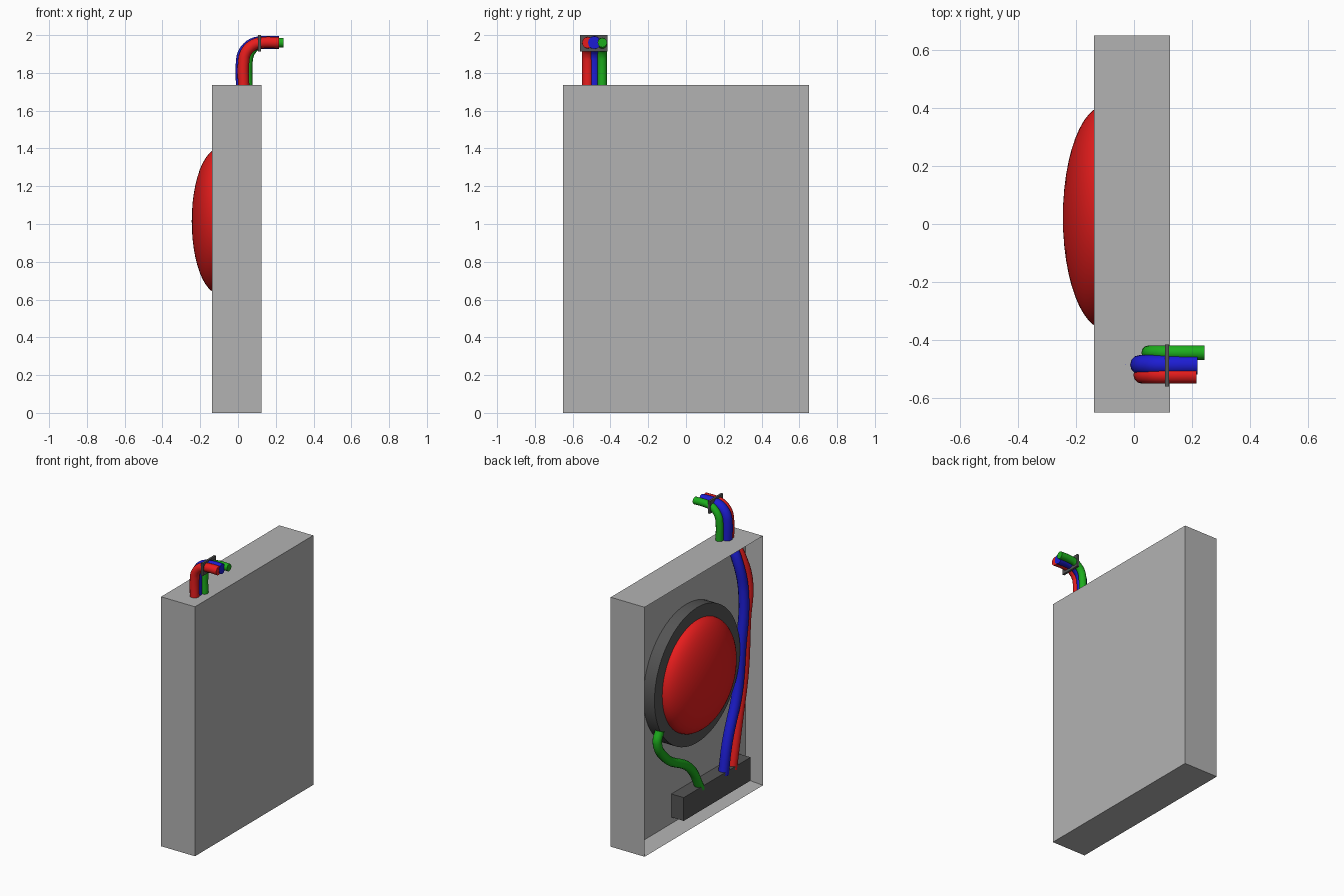
import bpy, bmesh, math
from mathutils import Vector, Matrix

cube = bpy.data.objects.get("Cube")
if cube:
    bpy.data.objects.remove(cube, do_unlink=True)


def material(name, r, g, b):
    m = bpy.data.materials.new(name)
    m.use_nodes = True
    m.diffuse_color = (r, g, b, 1)
    m.node_tree.nodes["Principled BSDF"].inputs["Base Color"].default_value = (r, g, b, 1)
    return m


GREY = material("case grey", 0.45, 0.45, 0.45)
DARK = material("dark grey", 0.09, 0.09, 0.09)
RED = material("red", 0.8, 0.012, 0.012)
BLUE = material("blue", 0.012, 0.012, 0.65)
GREEN = material("green", 0.012, 0.42, 0.012)


def finish(name, bm, mat, smooth=False):
    bmesh.ops.recalc_face_normals(bm, faces=bm.faces)
    mesh = bpy.data.meshes.new(name)
    bm.to_mesh(mesh)
    bm.free()
    mesh.materials.append(mat)
    ob = bpy.data.objects.new(name, mesh)
    bpy.context.collection.objects.link(ob)
    if smooth:
        bpy.ops.object.select_all(action='DESELECT')
        ob.select_set(True)
        bpy.context.view_layer.objects.active = ob
        bpy.ops.object.shade_smooth_by_angle(angle=math.radians(40))
    return ob


def box_mesh(lo, hi):
    lo, hi = Vector(lo), Vector(hi)
    bm = bmesh.new()
    bmesh.ops.create_cube(bm, size=1, matrix=Matrix.Translation((lo + hi) / 2)
                          @ Matrix.Diagonal((*(hi - lo), 1)))
    bm.normal_update()
    return bm


def lathe(name, profile, centre, mat, steps=64):
    """Spin (x, radius) points about an x-parallel axis."""
    bm = bmesh.new()
    verts = [bm.verts.new((x, 0, r)) for x, r in profile]
    edges = [bm.edges.new(pair) for pair in zip(verts, verts[1:])]
    bmesh.ops.spin(bm, geom=verts + edges, axis=(1, 0, 0), cent=(0, 0, 0),
                   angle=2 * math.pi, steps=steps)
    bmesh.ops.remove_doubles(bm, verts=bm.verts, dist=1e-4)
    bmesh.ops.translate(bm, verts=bm.verts, vec=centre)
    return finish(name, bm, mat, True)


def tube(name, points, radius, mat):
    """Smooth round wire through the given points."""
    curve = bpy.data.curves.new(name, 'CURVE')
    curve.dimensions = '3D'
    curve.bevel_depth = radius
    curve.bevel_resolution = 4
    curve.resolution_u = 8
    curve.use_fill_caps = True
    spline = curve.splines.new('BEZIER')
    spline.bezier_points.add(len(points) - 1)
    for bp, p in zip(spline.bezier_points, points):
        bp.co = p
        bp.handle_left_type = bp.handle_right_type = 'AUTO'
    curve.materials.append(mat)
    ob = bpy.data.objects.new(name, curve)
    bpy.context.collection.objects.link(ob)


def bend(x, y, z, end):
    """Outer wire: up out of the case, quarter turn, then level to its end."""
    r = 0.1
    arc = [(x + r - r * math.cos(a), y, z - r + r * math.sin(a))
           for a in (math.pi / 8 * i for i in range(5))]
    return [(x, y, 1.72)] + arc + [(end, y, z)]


# Case: a slab with one side inset and sunk into a tray
bm = box_mesh((-0.137, -0.65, 0), (0.124, 0.65, 1.735))
face = min(bm.faces, key=lambda f: f.calc_center_median().x)
bmesh.ops.inset_region(bm, faces=[face], thickness=0.03)
bmesh.ops.translate(bm, verts=face.verts, vec=(0.12, 0, 0))
finish("case", bm, GREY)

# Push button: dark base disc and red dome
hub = (0, 0.0225, 1.015)
lathe("button_base", [(-0.017, 0), (-0.017, 0.47), (-0.102, 0.47), (-0.102, 0)], hub, DARK)
dome = [(-0.1 - 0.145 * math.sin(a), 0.385 * math.cos(a))
        for a in (math.pi / 24 * i for i in range(13))]
lathe("button_dome", dome, hub, RED)

# Terminal block and wire clip
finish("terminal_block", box_mesh((-0.112, -0.55, 0.065), (-0.017, 0.185, 0.227)), DARK)
finish("wire_clip", box_mesh((0.106, -0.56, 1.913), (0.121, -0.415, 2.0)), DARK)

# Wires outside the case
tube("outer_red_wire", bend(0.03, -0.52, 1.96, 0.216), 0.03, RED)
tube("outer_blue_wire", bend(0.023, -0.485, 1.96, 0.218), 0.034, BLUE)
tube("outer_green_wire", bend(0.053, -0.443, 1.96, 0.242), 0.025, GREEN)

# Wires inside the case
X = -0.085
tube("inner_blue_wire", [(0, -0.485, 1.72), (-0.05, -0.485, 1.62), (X, -0.51, 1.39),
     (X, -0.48, 0.99), (X, -0.444, 0.72), (X, -0.333, 0.41), (X, -0.289, 0.2)], 0.034, BLUE)
tube("inner_red_wire", [(0, -0.52, 1.72), (-0.05, -0.535, 1.62), (X, -0.565, 1.44),
     (X, -0.543, 1.17), (X, -0.52, 0.83), (X, -0.455, 0.51), (X, -0.389, 0.2)], 0.03, RED)
tube("inner_green_wire", [(X, 0.41, 0.77), (X, 0.437, 0.7), (X, 0.35, 0.56),
     (X, 0.074, 0.38), (X, -0.036, 0.2)], 0.03, GREEN)
